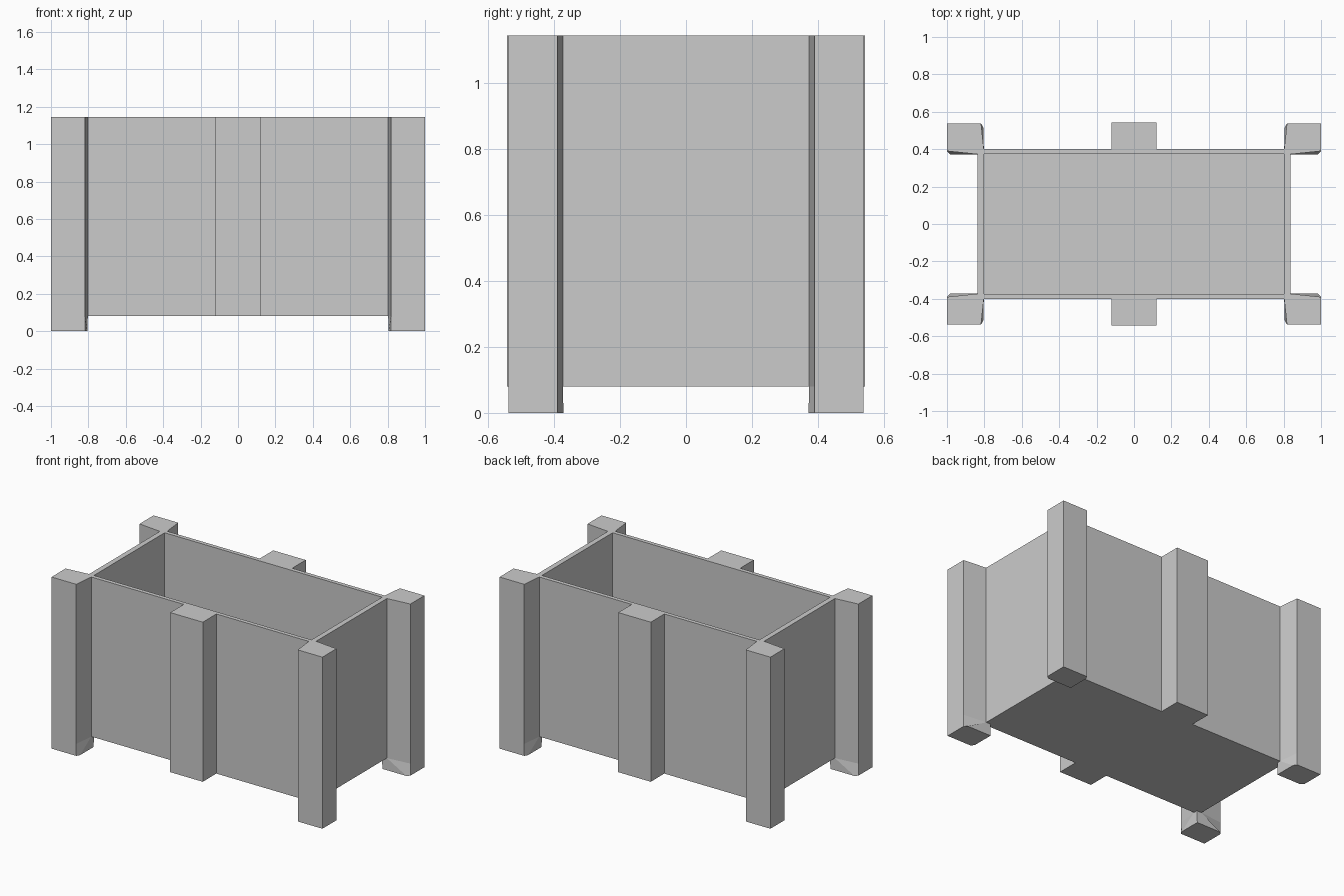
import bpy, bmesh

if "Cube" in bpy.data.objects:
    bpy.data.objects.remove(bpy.data.objects["Cube"])

TOP, BASE, FLOOR = 1.145, 0.08, 0.11


def loft(name, rings):
    """Closed solid through rings of (x, y, z) points with equal counts."""
    bm = bmesh.new()
    loops = [[bm.verts.new(p) for p in ring] for ring in rings]
    n = len(loops[0])
    bm.faces.new(loops[0])
    bm.faces.new(loops[-1])
    for a, b in zip(loops, loops[1:]):
        for i in range(n):
            j = (i + 1) % n
            bm.faces.new((a[i], a[j], b[j], b[i]))
    bmesh.ops.recalc_face_normals(bm, faces=bm.faces)
    mesh = bpy.data.meshes.new(name)
    bm.to_mesh(mesh)
    bm.free()
    obj = bpy.data.objects.new(name, mesh)
    bpy.context.collection.objects.link(obj)
    return obj


def rect(x0, x1, y0, y1, z):
    return [(x0, y0, z), (x1, y0, z), (x1, y1, z), (x0, y1, z)]


# Open-topped box: outer shell up, over the rim, down to the inner floor
loft("box_body", [
    rect(-0.838, 0.838, -0.40, 0.40, BASE),
    rect(-0.838, 0.838, -0.40, 0.40, TOP),
    rect(-0.803, 0.803, -0.373, 0.373, TOP),
    rect(-0.803, 0.803, -0.373, 0.373, FLOOR),
])

# Corner posts: foot outline widens behind the walls, shaft tapers to them
foot = [(0.818, 0.538), (1.0, 0.538), (1.0, 0.39),
        (0.983, 0.372), (0.805, 0.372), (0.805, 0.515)]
shaft = [(0.818, 0.538), (1.0, 0.538), (1.0, 0.39),
         (0.838, 0.373), (0.803, 0.373), (0.803, 0.40)]
for sx, side in ((-1, "left"), (1, "right")):
    for sy, end in ((-1, "front"), (1, "back")):
        loft(f"corner_post_{end}_{side}", [
            [(sx * x, sy * y, z) for x, y in outline]
            for outline, z in ((foot, 0), (shaft, BASE), (shaft, TOP))])

# Middle posts on the long sides
for sy, end in ((-1, "front"), (1, "back")):
    loft(f"middle_post_{end}", [
        rect(-0.12, 0.12, sy * 0.40, sy * 0.543, z) for z in (BASE, TOP)])
